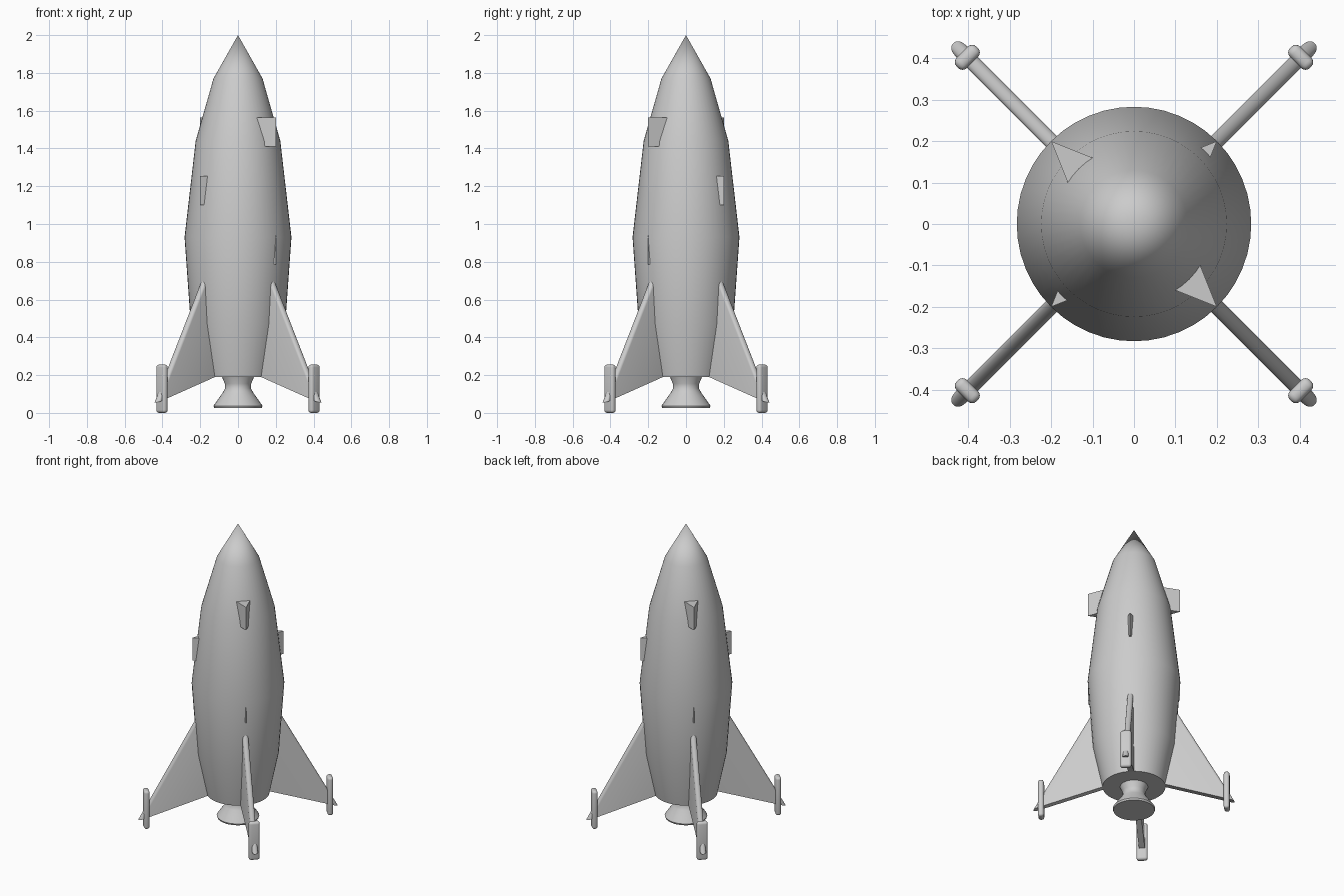
import bpy, bmesh, math
from mathutils import Matrix, Vector

if "Cube" in bpy.data.objects:
    bpy.data.objects.remove(bpy.data.objects["Cube"])

grey = bpy.data.materials.new("light_grey")
grey.diffuse_color = (0.6, 0.6, 0.6, 1)
grey.use_nodes = True
grey.node_tree.nodes["Principled BSDF"].inputs["Base Color"].default_value = grey.diffuse_color


def finish(bm, name, angle=0):
    """Turn a bmesh into a coloured, shaded object."""
    bmesh.ops.recalc_face_normals(bm, faces=bm.faces)
    me = bpy.data.meshes.new(name)
    bm.to_mesh(me)
    bm.free()
    me.materials.append(grey)
    ob = bpy.data.objects.new(name, me)
    bpy.context.collection.objects.link(ob)
    if angle:
        bpy.ops.object.select_all(action='DESELECT')
        ob.select_set(True)
        bpy.context.view_layer.objects.active = ob
        bpy.ops.object.shade_smooth_by_angle(angle=math.radians(angle))
    return ob


def lathe(name, profile, sides):
    """Revolve (radius, z) points, starting and ending on the axis."""
    bm = bmesh.new()
    vs = [bm.verts.new((r, 0, z)) for r, z in profile]
    es = [bm.edges.new(p) for p in zip(vs, vs[1:])]
    bmesh.ops.spin(bm, geom=vs + es, cent=(0, 0, 0), axis=(0, 0, 1),
                   angle=math.tau, steps=sides, use_duplicate=False)
    bmesh.ops.remove_doubles(bm, verts=bm.verts, dist=1e-4)
    return finish(bm, name, 35)


def extrude(points, vec):
    """Prism from a polygon."""
    bm = bmesh.new()
    f = bm.faces.new([bm.verts.new(p) for p in points])
    top = bmesh.ops.extrude_face_region(bm, geom=[f])["geom"]
    bmesh.ops.translate(bm, vec=vec,
                        verts=[v for v in top if isinstance(v, bmesh.types.BMVert)])
    return bm


# Hull and engine nozzle
lathe("hull", [(0, 2.0), (0.13, 1.77), (0.224, 1.44), (0.283, 0.93),
               (0.25, 0.47), (0.192, 0.19), (0, 0.19)], 48)
lathe("engine_nozzle", [(0, 0.22), (0.095, 0.22), (0.085, 0.19), (0.07, 0.155), (0.068, 0.13),
                        (0.082, 0.105), (0.105, 0.073), (0.13, 0.037),
                        (0.126, 0.026), (0, 0.026)], 32)

T = 0.036  # fin thickness
for i in range(4):
    angle = math.radians(45 + 90 * i)
    turn = Matrix.Rotation(angle, 4, 'Z')

    # Swept fin with a rounded leading edge
    lead = [Vector((0.20, 0, 0.815)), Vector((0.617, 0, 0.055))]
    pts = lead + [Vector((0.19, 0, 0.19)), Vector((0.10, 0, 0.22))]
    bm = extrude([p + Vector((0, -T / 2, 0)) for p in pts], (0, T, 0))
    edges = [e for e in bm.edges
             if abs(e.verts[0].co.y - e.verts[1].co.y) < 1e-4
             and all(min((v.co.xz - p.xz).length for p in lead) < 1e-4 for v in e.verts)]
    bmesh.ops.bevel(bm, geom=edges, offset=0.016, segments=4, profile=0.5, affect='EDGES')
    bm.transform(turn)
    finish(bm, f"fin_{i + 1}", 35)

    # Landing foot: upright rounded block crossing the fin near its tip
    bm = bmesh.new()
    bmesh.ops.create_cube(bm, size=1)
    bmesh.ops.scale(bm, vec=(0.035, 0.068, 0.256), verts=bm.verts)
    bmesh.ops.bevel(bm, geom=bm.edges[:], offset=0.015, segments=4,
                    profile=0.5, affect='EDGES')
    bmesh.ops.translate(bm, vec=(0.569, 0, 0.128), verts=bm.verts)
    bm.transform(turn)
    finish(bm, f"landing_foot_{i + 1}", 35)

    # Wedge-shaped steps, staggered in height between neighbouring sides
    for z in ((1.10,) if i % 2 == 0 else (1.41, 0.785)):
        bm = extrude([(0.283, 0, z), (0.15, 0.057, z), (0.15, -0.057, z)], (0, 0, 0.154))
        bm.transform(turn)
        finish(bm, f"hull_step_{i + 1}")
